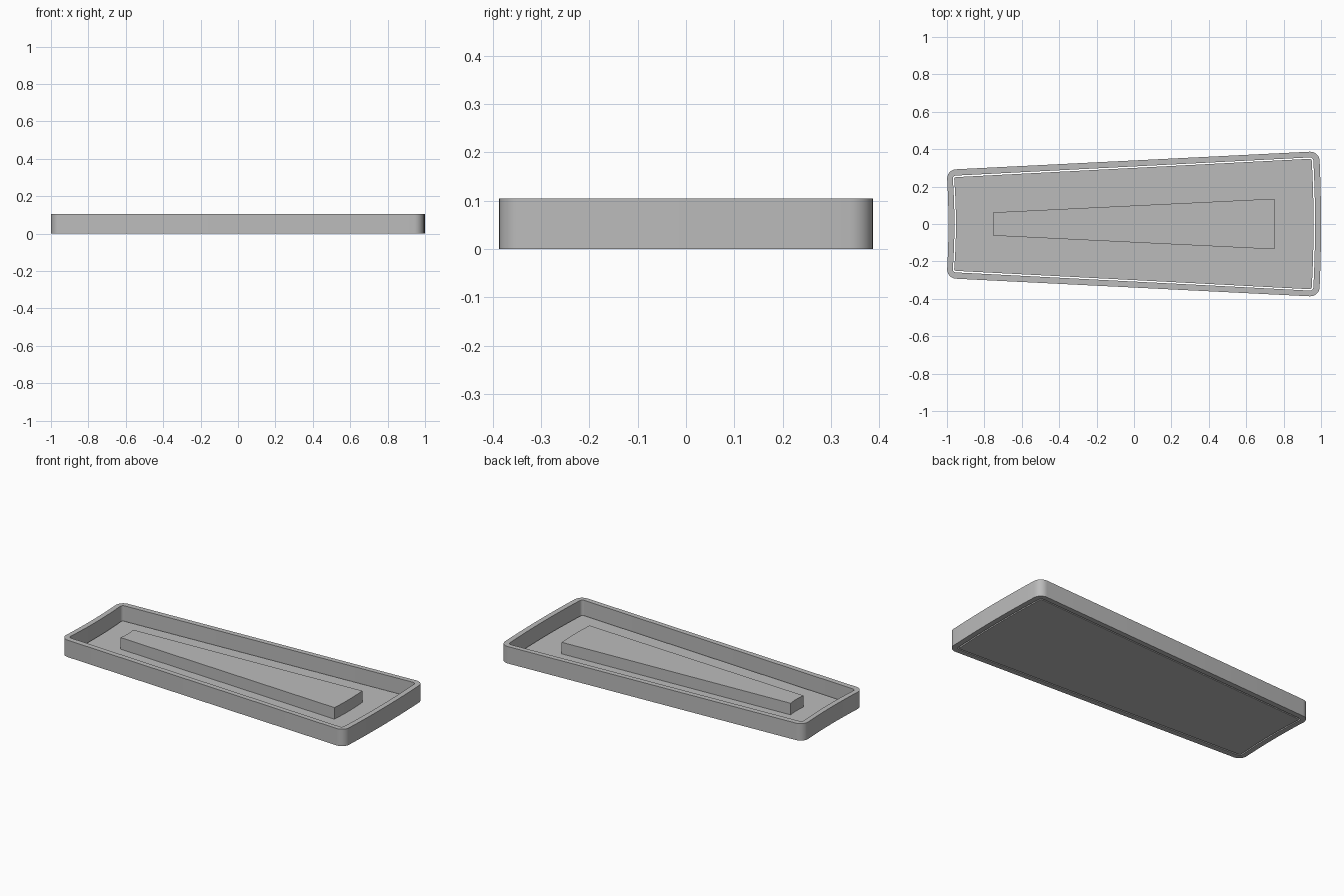
import bpy
import bmesh
import math
from mathutils import Vector

cube = bpy.data.objects.get("Cube")
if cube:
    bpy.data.objects.remove(cube)

grey = bpy.data.materials.new("plain_grey")
grey.use_nodes = True
grey.diffuse_color = (0.5, 0.5, 0.5, 1)
grey.node_tree.nodes["Principled BSDF"].inputs["Base Color"].default_value = (0.5, 0.5, 0.5, 1)

FILLET_STEPS = 8
END_STEPS = 10


def outline(x0, x1, h0, h1, radius, bow):
    """Tapered plan with rounded corners; both ends bow towards +x."""
    corners = [Vector(c) for c in ((x0, -h0), (x1, -h1), (x1, h1), (x0, h0))]
    points = []
    for i, corner in enumerate(corners):
        a = (corners[i - 1] - corner).normalized()
        b = (corners[(i + 1) % 4] - corner).normalized()
        centre = corner + radius * (a + b)
        steps = FILLET_STEPS if radius else 0
        for k in range(steps + 1):
            t = math.pi / 2 * k / max(steps, 1)
            points.append(centre - radius * (b * math.cos(t) + a * math.sin(t)))
        # Subdivide the two short ends so that they can curve
        if i in (1, 3):
            nxt = corners[(i + 1) % 4]
            c = (corners[(i + 2) % 4] - nxt).normalized()
            end = nxt + radius * c
            start = points[-1]
            end = Vector((start.x, -start.y))
            points += [start.lerp(end, k / END_STEPS) for k in range(1, END_STEPS)]
    for p in points:
        half = h0 + (h1 - h0) * (p.x - x0) / (x1 - x0)
        p.x += bow * (1 - (p.y / half) ** 2)
    return points


def finish(name, bm):
    bmesh.ops.recalc_face_normals(bm, faces=bm.faces)
    mesh = bpy.data.meshes.new(name)
    bm.to_mesh(mesh)
    bm.free()
    mesh.materials.append(grey)
    obj = bpy.data.objects.new(name, mesh)
    bpy.context.collection.objects.link(obj)
    bpy.ops.object.select_all(action="DESELECT")
    obj.select_set(True)
    bpy.context.view_layer.objects.active = obj
    bpy.ops.object.shade_smooth_by_angle(angle=math.radians(30))


def ring(bm, points, z):
    return [bm.verts.new((p.x, p.y, z)) for p in points]


def bridge(bm, a, b):
    for i in range(len(a)):
        j = (i + 1) % len(a)
        bm.faces.new((a[i], a[j], b[j], b[i]))


def slab(name, points, z0, z1):
    bm = bmesh.new()
    low, high = ring(bm, points, z0), ring(bm, points, z1)
    bm.faces.new(low)
    bm.faces.new(high)
    bridge(bm, low, high)
    finish(name, bm)


def frame(name, outer, inner, z0, z1):
    bm = bmesh.new()
    loops = [ring(bm, outer, z0), ring(bm, outer, z1),
             ring(bm, inner, z1), ring(bm, inner, z0)]
    for i in range(4):
        bridge(bm, loops[i], loops[(i + 1) % 4])
    finish(name, bm)


def tray_plan(inset, radius):
    return outline(-1.002 + inset, 0.99 - inset,
                   0.29 - inset, 0.389 - inset, radius, 0.01)


# Upright rim, floor plate with a narrow gap around it, raised centre block
frame("tray_rim", tray_plan(0, 0.05), tray_plan(0.032, 0.018), 0, 0.104)
slab("tray_floor", tray_plan(0.04, 0.01), 0, 0.014)
slab("centre_block", outline(-0.755, 0.75, 0.062, 0.135, 0, 0.005), 0.014, 0.085)
